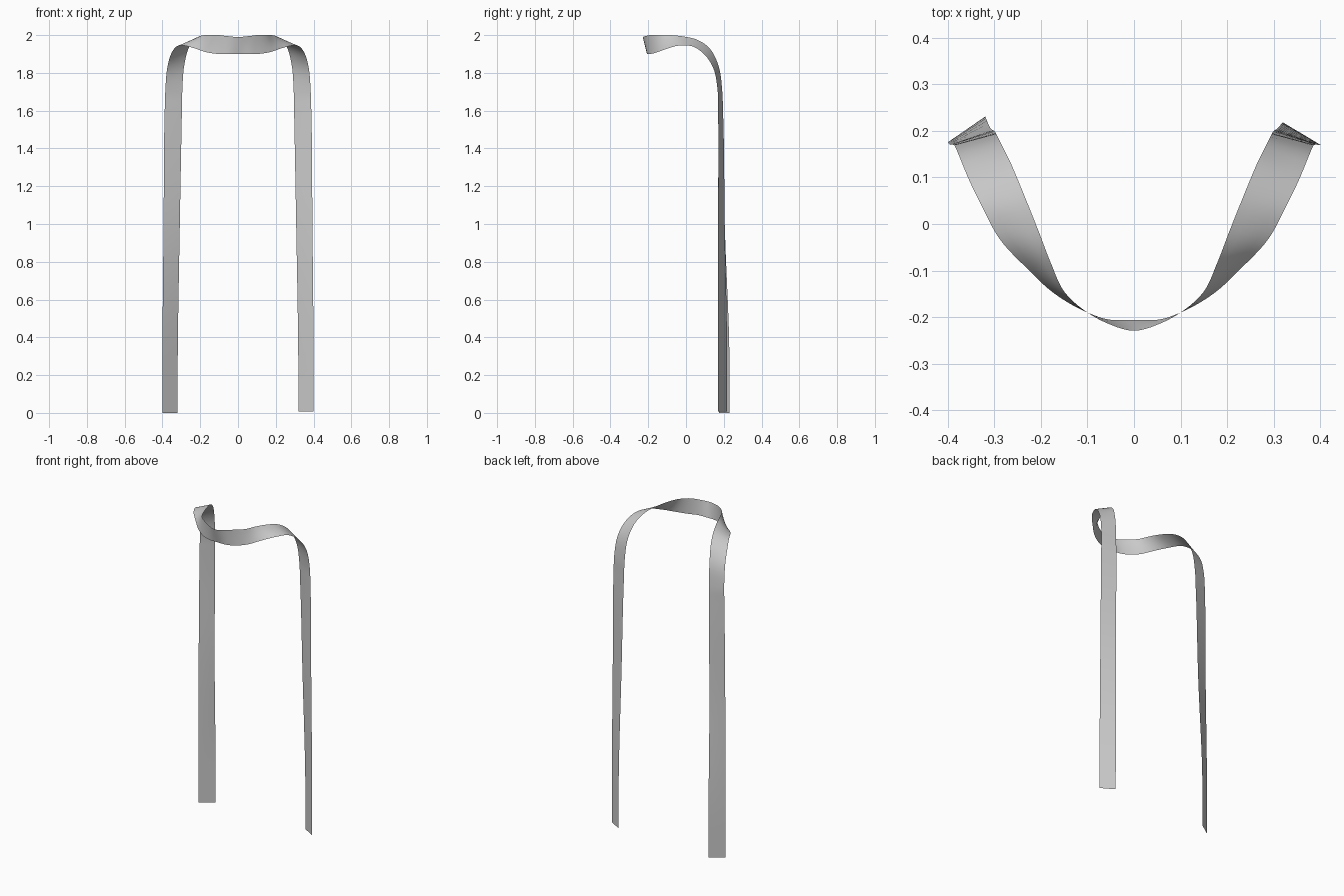
import bpy, bmesh
from mathutils import Vector

if "Cube" in bpy.data.objects:
    bpy.data.objects.remove(bpy.data.objects["Cube"])

# Matching stations on the inner and outer edge of half the strap, floor to middle
INNER = [(.32, .218, .008), (.319, .218, .3), (.308, .205, 1.0), (.297, .196, 1.6),
         (.295, .192, 1.7), (.283, .168, 1.85), (.262, .125, 1.93), (.235, .06, 1.975),
         (.205, -.015, 1.993), (.178, -.085, 2.0), (.15, -.145, 2.0), (.1, -.19, 2.0),
         (.06, -.212, 1.995), (0, -.229, 1.99)]
OUTER = [(.40, .17, .008), (.40, .17, .3), (.394, .17, 1.0), (.388, .17, 1.6),
         (.385, .168, 1.7), (.372, .138, 1.84), (.352, .09, 1.905), (.325, .035, 1.94),
         (.29, -.03, 1.945), (.23, -.095, 1.93), (.17, -.15, 1.91), (.1, -.19, 1.90),
         (.06, -.204, 1.90), (0, -.206, 1.90)]


def full_edge(half, left_lift):
    """Right half plus its mirror; the left tail twists back a little more."""
    right = [Vector(p) for p in half]
    left = [Vector((-x, y, z)) for x, y, z in half[:-1]]
    left[0] += Vector((0, left_lift, -.008))
    left[1] += Vector((0, left_lift, 0))
    return right + left[::-1]


def smooth_path(pts, steps=5):
    """Non-uniform cubic spline through the points."""
    n = len(pts)
    t = [0.0]
    for a, b in zip(pts, pts[1:]):
        t.append(t[-1] + (b - a).length)
    tan = []
    for i in range(n):
        if i in (0, n - 1):
            j = min(i, n - 2)
            tan.append((pts[j + 1] - pts[j]) / (t[j + 1] - t[j]))
        else:
            h0, h1 = t[i] - t[i - 1], t[i + 1] - t[i]
            d0, d1 = (pts[i] - pts[i - 1]) / h0, (pts[i + 1] - pts[i]) / h1
            tan.append((d0 * h1 + d1 * h0) / (h0 + h1))
    out = []
    for i in range(n - 1):
        h = t[i + 1] - t[i]
        for k in range(steps):
            u = k / steps
            out.append(pts[i] * (2*u**3 - 3*u**2 + 1) + tan[i] * h * (u**3 - 2*u**2 + u)
                       + pts[i + 1] * (3*u**2 - 2*u**3) + tan[i + 1] * h * (u**3 - u**2))
    return out + [pts[-1]]


# Neck strap: one thin ribbon lofted between its two edges
inner = smooth_path(full_edge(INNER, .012))
outer = smooth_path(full_edge(OUTER, .005))
bm = bmesh.new()
rows = [[bm.verts.new(a.lerp(b, k / 4)) for k in range(5)] for a, b in zip(inner, outer)]
for r, s in zip(rows, rows[1:]):
    for k in range(4):
        f = bm.faces.new((r[k], r[k + 1], s[k + 1], s[k]))
        f.smooth = True
bm.normal_update()
if sum(f.normal.z for f in bm.faces) < 0:
    bmesh.ops.reverse_faces(bm, faces=bm.faces)
mesh = bpy.data.meshes.new("neck_strap")
bm.to_mesh(mesh)
bm.free()
strap = bpy.data.objects.new("neck_strap", mesh)
bpy.context.collection.objects.link(strap)
